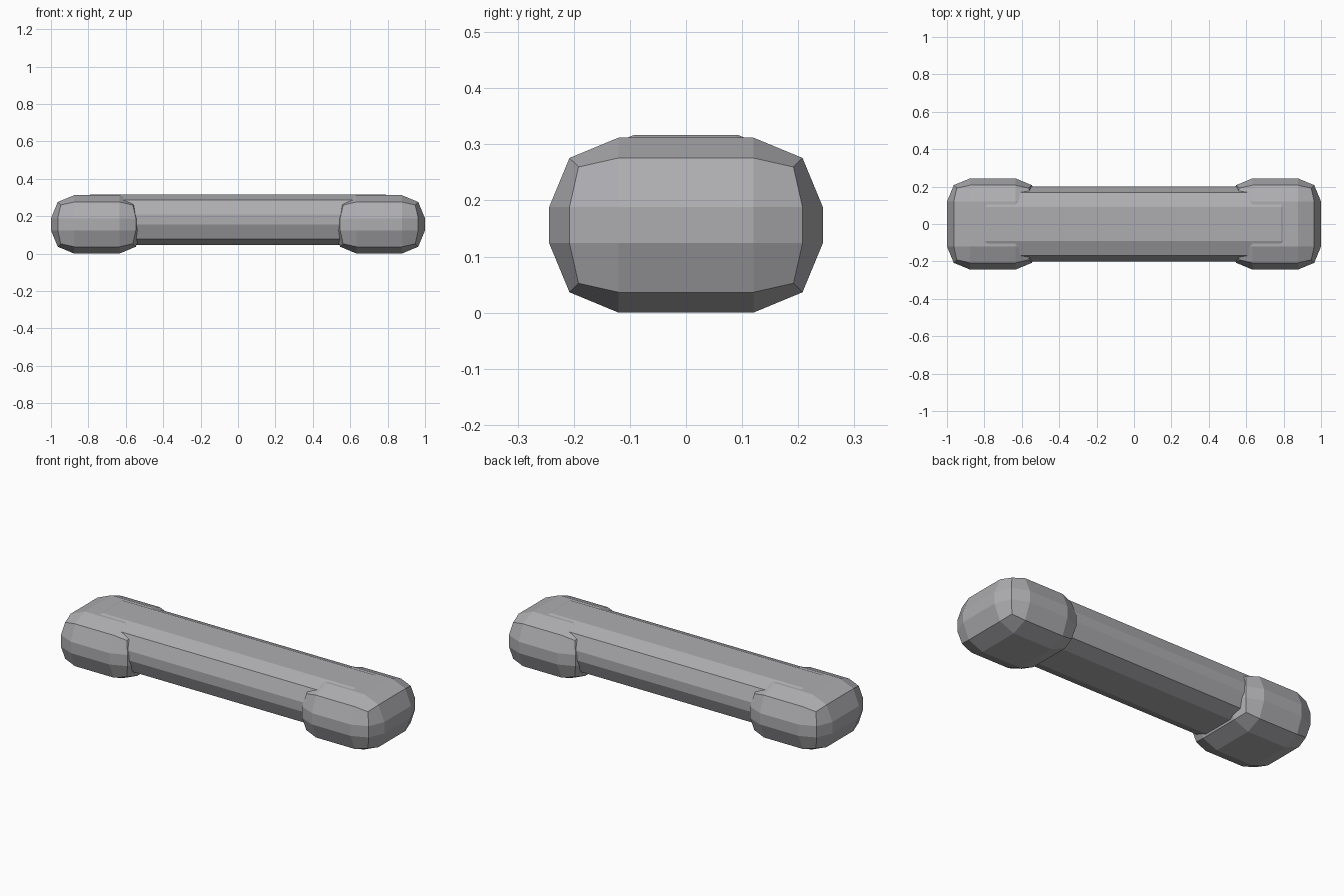
import bpy, bmesh
from mathutils import Vector

if "Cube" in bpy.data.objects:
    bpy.data.objects.remove(bpy.data.objects["Cube"])

grey = bpy.data.materials.new("dark_grey")
grey.diffuse_color = (0.42, 0.42, 0.44, 1)
grey.use_nodes = True
grey.node_tree.nodes["Principled BSDF"].inputs["Base Color"].default_value = grey.diffuse_color


def bevelled_box(name, lo, hi, offset):
    """Box between two corners with two-step rounded edges, flat shaded."""
    lo, hi = Vector(lo), Vector(hi)
    mid, size = (lo + hi) / 2, hi - lo
    bm = bmesh.new()
    bmesh.ops.create_cube(bm, size=1)
    for v in bm.verts:
        v.co = Vector(v.co[i] * size[i] for i in range(3))
    bmesh.ops.bevel(bm, geom=bm.edges[:], offset=offset, segments=2,
                    profile=0.5, affect='EDGES', clamp_overlap=True)
    mesh = bpy.data.meshes.new(name)
    bm.to_mesh(mesh)
    bm.free()
    mesh.materials.append(grey)
    obj = bpy.data.objects.new(name, mesh)
    obj.location = mid
    bpy.context.collection.objects.link(obj)
    return obj


# Long central bar, its ends buried in the caps
bevelled_box("bar", (-0.893, -0.2, 0.047), (0.893, 0.2, 0.317), 0.108)

# Chunky rounded caps at both ends
bevelled_box("left_end_cap", (-1, -0.244, 0), (-0.51, 0.244, 0.312), 0.124)
bevelled_box("right_end_cap", (0.51, -0.244, 0), (1, 0.244, 0.312), 0.124)
